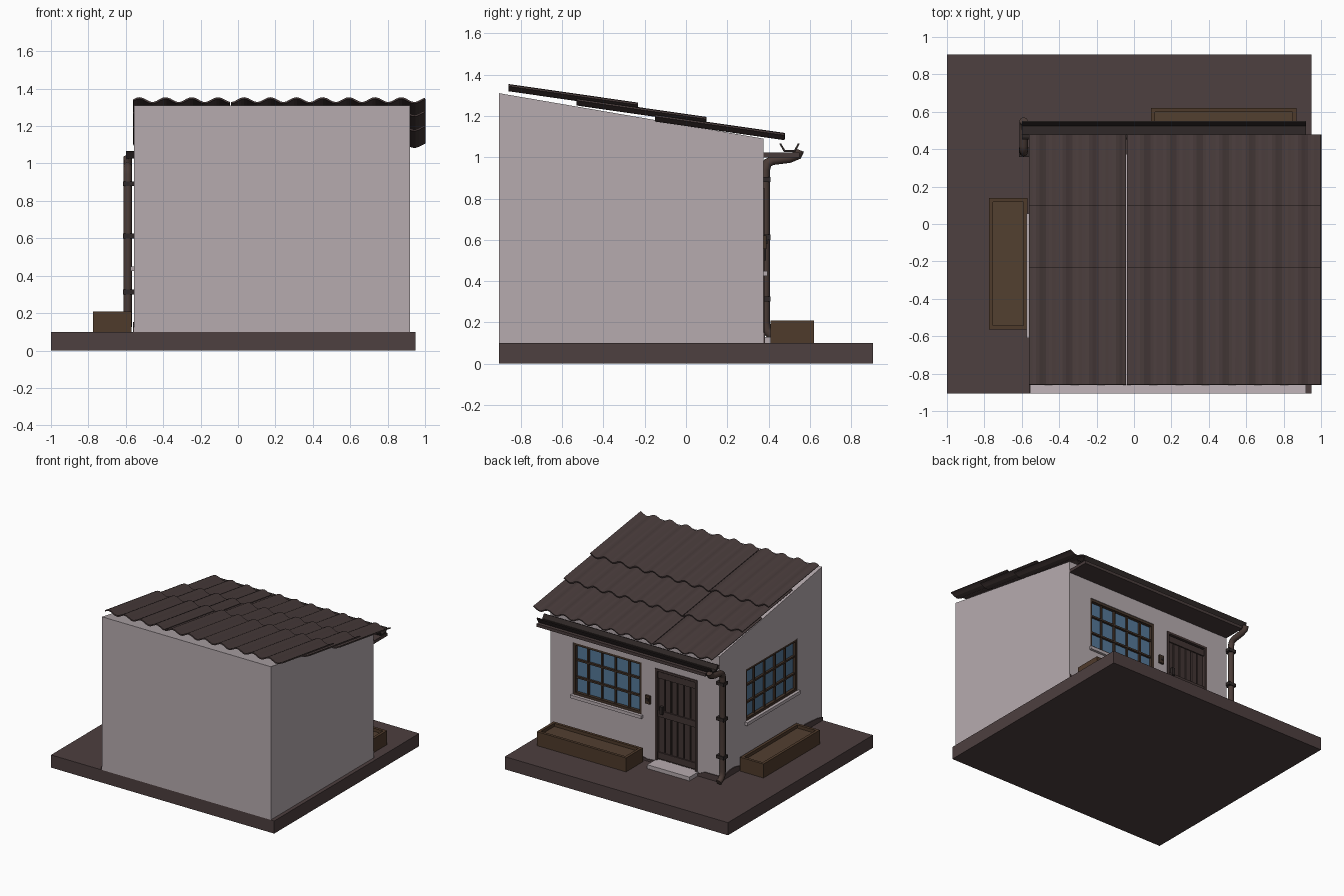
import bpy, bmesh, math, random
from mathutils import Matrix, Vector

if "Cube" in bpy.data.objects:
    bpy.data.objects.remove(bpy.data.objects["Cube"])

random.seed(4)


def mat(name, rgb):
    m = bpy.data.materials.new(name)
    m.diffuse_color = (*rgb, 1)
    m.use_nodes = True
    m.node_tree.nodes["Principled BSDF"].inputs["Base Color"].default_value = m.diffuse_color
    return m


PLASTER = mat("plaster", (0.47, 0.41, 0.43))
PAVING = mat("paving_brown", (0.075, 0.05, 0.05))
ROOF = mat("roof_brown", (0.066, 0.045, 0.044))
WOOD = mat("planter_wood", (0.078, 0.043, 0.024))
SOIL = mat("soil", (0.085, 0.05, 0.03))
DOOR = mat("door_brown", (0.055, 0.036, 0.034))
FRAME = mat("frame_brown", (0.055, 0.033, 0.022))
GLASS = mat("glass_blue", (0.09, 0.19, 0.32))
METAL = mat("dark_metal", (0.03, 0.022, 0.021))
PIPE = mat("pipe_brown", (0.07, 0.045, 0.038))


def finish(name, bm, material, mtx=None):
    if mtx:
        bm.transform(mtx)
    bmesh.ops.recalc_face_normals(bm, faces=bm.faces)
    me = bpy.data.meshes.new(name)
    bm.to_mesh(me)
    bm.free()
    me.materials.append(material)
    ob = bpy.data.objects.new(name, me)
    bpy.context.collection.objects.link(ob)
    return ob


def boxes(name, spans, material, mtx=None):
    """One object from boxes given as (x0, x1, y0, y1, z0, z1)."""
    bm = bmesh.new()
    for x0, x1, y0, y1, z0, z1 in spans:
        m = Matrix.Translation(((x0 + x1) / 2, (y0 + y1) / 2, (z0 + z1) / 2))
        m = m @ Matrix.Diagonal((x1 - x0, y1 - y0, z1 - z0, 1))
        bmesh.ops.create_cube(bm, size=1, matrix=m)
    return finish(name, bm, material, mtx)


def prism(name, pts, move, material, mtx=None):
    """Extrude a flat outline of 3D points along a vector."""
    bm = bmesh.new()
    f = bm.faces.new([bm.verts.new(p) for p in pts])
    ext = bmesh.ops.extrude_face_region(bm, geom=[f])["geom"]
    verts = [v for v in ext if isinstance(v, bmesh.types.BMVert)]
    bmesh.ops.translate(bm, verts=verts, vec=Vector(move))
    return finish(name, bm, material, mtx)


X0, X1, Y0, Y1 = -0.555, 0.92, -0.905, 0.375
# wall frames: local x along the wall, local y outward
DOOR_WALL = Matrix.Translation((0, Y1, 0))
SIDE_WALL = Matrix.Translation((X0, 0, 0)) @ Matrix.Rotation(math.pi / 2, 4, 'Z')
DEPTH = 0.035
WZ0, WZ1 = 0.45, 0.86
WINDOWS = (("back", DOOR_WALL, 0.125, 0.725), ("side", SIDE_WALL, -0.60, 0.045))
DX0, DX1, DZ0, DZ1 = -0.365, 0.005, 0.13, 0.85

# ground slab and house body with sloping top
boxes("ground_slab", [(-1, 0.95, -0.905, 0.905, 0, 0.1)], PAVING)
walls = prism("house_walls", [(X0, Y0, 0.1), (X0, Y1, 0.1), (X0, Y1, 1.09), (X0, Y0, 1.31)],
              (X1 - X0, 0, 0), PLASTER)

# recesses for the windows and the door
cutters = [boxes("cutter", [(a, b, -DEPTH, 0.1, WZ0, WZ1)], PLASTER, m) for _, m, a, b in WINDOWS]
cutters.append(boxes("cutter", [(DX0, DX1, -DEPTH, 0.1, DZ0, DZ1)], PLASTER, DOOR_WALL))
for c in cutters:
    c.hide_render = True
    mod = walls.modifiers.new("recess", 'BOOLEAN')
    mod.operation, mod.object, mod.solver = 'DIFFERENCE', c, 'EXACT'
dg = bpy.context.evaluated_depsgraph_get()
cut_mesh = bpy.data.meshes.new_from_object(walls.evaluated_get(dg))
walls.modifiers.clear()
walls.data = cut_mesh
for c in cutters:
    bpy.data.objects.remove(c)


def border(a, b, z0, z1, w, y0, y1, bottom=True):
    s = [(a, a + w, y0, y1, z0, z1), (b - w, b, y0, y1, z0, z1), (a + w, b - w, y0, y1, z1 - w, z1)]
    return s + ([(a + w, b - w, y0, y1, z0, z0 + w)] if bottom else [])


# windows: glass, frame, bars and sill
for n, m, a, b in WINDOWS:
    boxes(n + "_window_glass", [(a, b, -DEPTH, -0.028, WZ0, WZ1)], GLASS, m)
    boxes(n + "_window_frame", border(a, b, WZ0, WZ1, 0.02, -0.03, -0.004), FRAME, m)
    bars = []
    for i in range(1, 5):
        x = a + (b - a) * i / 5
        bars.append((x - 0.007, x + 0.007, -0.03, -0.014, WZ0, WZ1))
    for i in (1, 2):
        z = WZ0 + (WZ1 - WZ0) * i / 3
        bars.append((a, b, -0.03, -0.011, z - 0.007, z + 0.007))
    boxes(n + "_window_bars", bars, FRAME, m)
    boxes(n + "_window_sill", [(a - 0.01, b + 0.01, -0.02, 0.02, WZ0 - 0.025, WZ0)], PLASTER, m)

# door: frame, planks, rails, handle, step
boxes("door_frame", border(DX0, DX1, DZ0, DZ1, 0.018, -DEPTH, 0.006, False), DOOR, DOOR_WALL)
a, b = DX0 + 0.018, DX1 - 0.018
w = (b - a) / 6
boxes("door_back", [(a, b, -DEPTH, -0.026, DZ0, DZ1 - 0.018)], METAL, DOOR_WALL)
boxes("door_planks", [(a + i * w + 0.005, a + (i + 1) * w - 0.005, -0.03, -0.014, DZ0, DZ1 - 0.018)
                      for i in range(6)], DOOR, DOOR_WALL)
boxes("door_rails", [(a, b, -0.03, -0.005, z, z + 0.05) for z in (0.14, 0.47, 0.775)], DOOR, DOOR_WALL)
boxes("door_handle", [(b - 0.05, b - 0.025, -0.01, 0.012, 0.5, 0.56)], METAL, DOOR_WALL)
boxes("door_step", [(-0.37, 0.0, 0, 0.11, 0.1, 0.13)], PLASTER, DOOR_WALL)
boxes("door_bell", [(0.045, 0.085, 0, 0.015, 0.555, 0.62)], FRAME, DOOR_WALL)
boxes("door_bell_button", [(0.055, 0.075, 0.01, 0.02, 0.58, 0.6)], METAL, DOOR_WALL)


# ragged worn strip at the foot of the two decorated walls
def worn(name, x0, x1, m):
    n = max(3, int((x1 - x0) / 0.06))
    top = [(x0 + (x1 - x0) * i / n, 0, 0.1 + random.uniform(0.01, 0.055)) for i in range(n + 1)]
    prism(name, [(x0, 0, 0.1)] + top + [(x1, 0, 0.1)], (0, 0.007, 0), PAVING, m)


worn("worn_base_right", 0.01, X1, DOOR_WALL)
worn("worn_base_left", X0, -0.37, DOOR_WALL)
worn("worn_base_side", Y0, Y1, SIDE_WALL)


# planter boxes with soil
def planter(name, x0, x1, y0, y1):
    t = 0.022
    boxes(name, [(x0, x0 + t, y0, y1, 0.1, 0.21), (x1 - t, x1, y0, y1, 0.1, 0.21),
                 (x0 + t, x1 - t, y0, y0 + t, 0.1, 0.21), (x0 + t, x1 - t, y1 - t, y1, 0.1, 0.21)], WOOD)
    boxes(name + "_soil", [(x0 + t, x1 - t, y0 + t, y1 - t, 0.1, 0.185)], SOIL)


planter("back_planter", 0.09, 0.87, 0.41, 0.62)
planter("side_planter", -0.775, -0.57, -0.565, 0.14)


# corrugated roof sheets: three overlapping rows, two columns
def sheet(name, x0, x1, y0, z0, y1, z1):
    bm = bmesh.new()
    n = round((x1 - x0) / 0.14 * 8)
    rows = []
    for y, z in ((y0, z0), (y1, z1)):
        xs = [x0 + (x1 - x0) * i / n for i in range(n + 1)]
        rows.append([bm.verts.new((x, y, z + 0.013 * math.cos((x + 0.527) / 0.14 * math.tau)))
                     for x in xs])
    for i in range(n):
        bm.faces.new((rows[0][i], rows[0][i + 1], rows[1][i + 1], rows[1][i]))
    ob = finish(name, bm, ROOF)
    mod = ob.modifiers.new("thickness", 'SOLIDIFY')
    mod.thickness, mod.offset = 0.009, 0


for r, (y, z) in enumerate(((-0.86, 1.337), (-0.53, 1.268), (-0.15, 1.19))):
    for c, (x0, x1) in enumerate(((-0.56, -0.045), (-0.037, 1.0))):
        sheet(f"roof_sheet_{r}_{c}", x0, x1, y, z, y + 0.628, z - 0.09)

# eave board and open gutter
boxes("eave_board", [(X0, X1, Y1, 0.55, 0.998, 1.022)], ROOF)
outline = [(0.452, 1.065), (0.474, 1.026), (0.53, 1.026), (0.55, 1.065),
           (0.542, 1.068), (0.525, 1.036), (0.479, 1.036), (0.460, 1.068)]
prism("gutter", [(-0.6, y, z) for y, z in outline], (X1 + 0.6, 0, 0), METAL)

# downpipe with bends
path = [(0.55, 1.035), (0.54, 1.01), (0.50, 0.995), (0.42, 0.985), (0.395, 0.972), (0.384, 0.94),
        (0.384, 0.2), (0.389, 0.165), (0.41, 0.14), (0.435, 0.128)]
cu = bpy.data.curves.new("downpipe", 'CURVE')
cu.dimensions, cu.bevel_depth, cu.bevel_resolution, cu.use_fill_caps = '3D', 0.023, 2, True
sp = cu.splines.new('POLY')
sp.points.add(len(path) - 1)
for p, (y, z) in zip(sp.points, path):
    p.co = (-0.59, y, z, 1)
cu.materials.append(PIPE)
pipe = bpy.data.objects.new("downpipe", cu)
bpy.context.collection.objects.link(pipe)
bpy.context.view_layer.objects.active = pipe
pipe.select_set(True)
bpy.ops.object.convert(target='MESH')
bpy.ops.object.shade_smooth_by_angle(angle=math.radians(50))
boxes("pipe_brackets", [(-0.616, -0.55, 0.358, 0.41, z, z + 0.025) for z in (0.3, 0.6, 0.88)], METAL)
